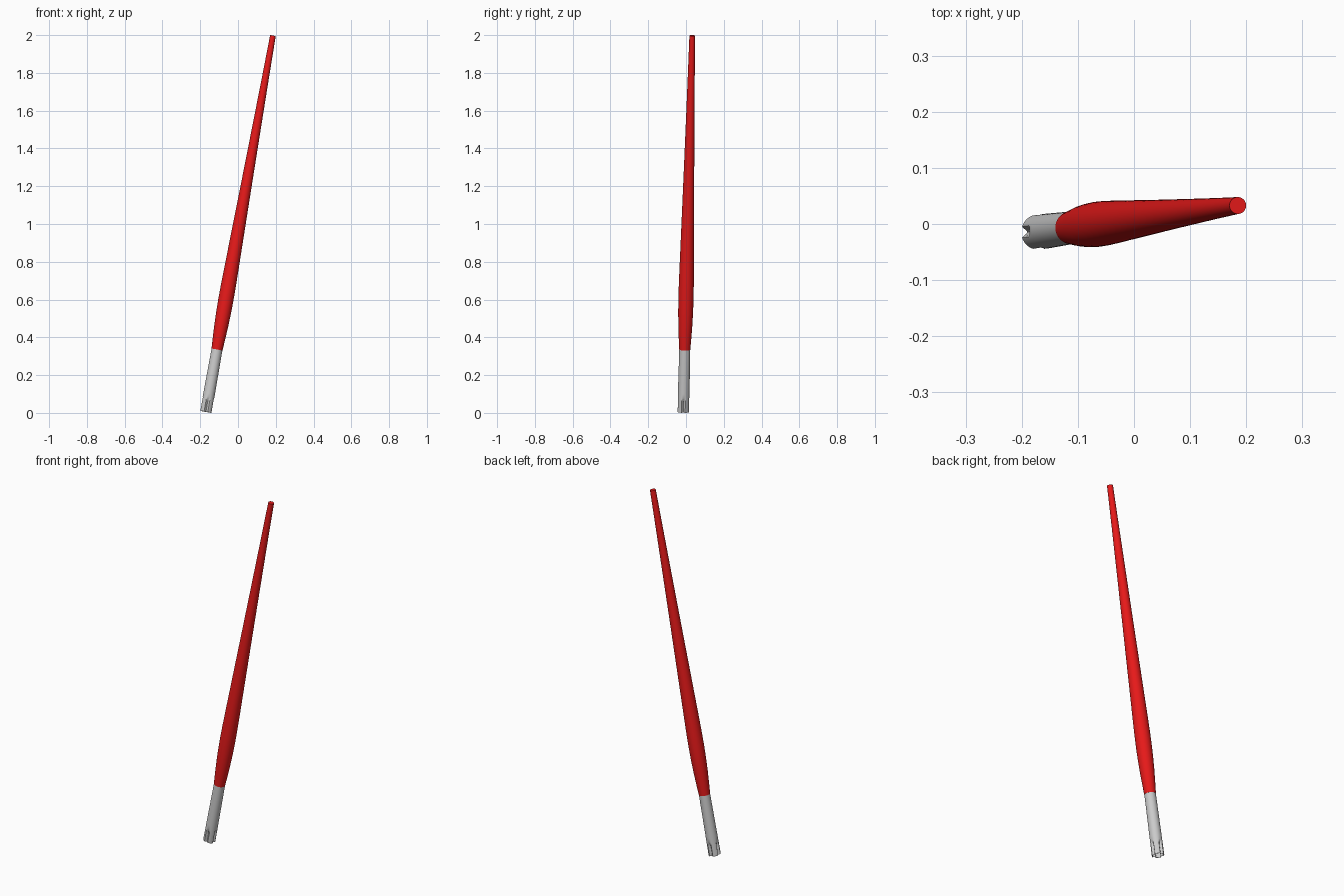
import bpy, bmesh, math
from mathutils import Vector

if "Cube" in bpy.data.objects:
    bpy.data.objects.remove(bpy.data.objects["Cube"])

BOTTOM = Vector((-0.170, -0.0145, 0.0055))
TOP = Vector((0.185, 0.033, 1.9975))
AXIS = TOP - BOTTOM
TILT = Vector((0, 0, 1)).rotation_difference(AXIS.normalized())
LENGTH = AXIS.length
SIDES = 96


def sweep(name, profile, radius, cap_start=False, cap_end=False, loop=False):
    """Stack rings along the tilted axis; radius(r, h, angle) shapes each ring."""
    bm = bmesh.new()
    rings = []
    for r, h in profile:
        ring = []
        for i in range(SIDES):
            a = 2 * math.pi * i / SIDES
            rr = radius(r, h, a)
            ring.append(bm.verts.new(BOTTOM + TILT @ Vector((rr * math.cos(a), rr * math.sin(a), h))))
        rings.append(ring)
    pairs = list(zip(rings, rings[1:]))
    if loop:
        pairs.append((rings[-1], rings[0]))
    for lo, hi in pairs:
        for i in range(SIDES):
            j = (i + 1) % SIDES
            bm.faces.new((lo[i], lo[j], hi[j], hi[i]))
    if cap_start:
        bm.faces.new(rings[0][::-1])
    if cap_end:
        bm.faces.new(rings[-1])
    bmesh.ops.recalc_face_normals(bm, faces=bm.faces)
    mesh = bpy.data.meshes.new(name)
    bm.to_mesh(mesh)
    bm.free()
    ob = bpy.data.objects.new(name, mesh)
    bpy.context.collection.objects.link(ob)
    bpy.ops.object.select_all(action='DESELECT')
    ob.select_set(True)
    bpy.context.view_layer.objects.active = ob
    bpy.ops.object.shade_smooth_by_angle(angle=math.radians(35))
    return ob


# Painted wooden shaft: swells above the ferrule, then tapers
shaft = sweep("shaft", [
    (0.0295, 0.335), (0.0335, 0.40), (0.0368, 0.46), (0.0392, 0.53), (0.0402, 0.60),
    (0.0398, 0.67), (0.0383, 0.76), (0.0360, 0.87), (0.0335, 1.00), (0.0285, 1.25),
    (0.0235, 1.52), (0.0185, 1.80), (0.0150, LENGTH)],
    lambda r, h, a: r, True, True)
red = bpy.data.materials.new("red_paint")
red.diffuse_color = (0.8, 0.01, 0.01, 1)
red.use_nodes = True
red.node_tree.nodes["Principled BSDF"].inputs["Base Color"].default_value = red.diffuse_color
shaft.data.materials.append(red)


# Hollow metal ferrule with four pressed grooves at its open end
def groove(r, h, a):
    d = (a + math.pi / 4) % (math.pi / 2) - math.pi / 4
    across = max(0.0, 1 - (d / 0.30) ** 2)
    along = min(1.0, max(0.0, (0.078 - h) / 0.022))
    return r - 0.011 * across * along


heights = [0, 0.02, 0.04, 0.054, 0.058, 0.063, 0.068, 0.073, 0.078, 0.10, 0.20, 0.335]
outer = [(0.0315 - 0.0025 * h / 0.335, h) for h in heights]
inner = [(r - 0.003, h) for r, h in reversed(outer)]
sweep("ferrule", outer + inner, groove, loop=True)
